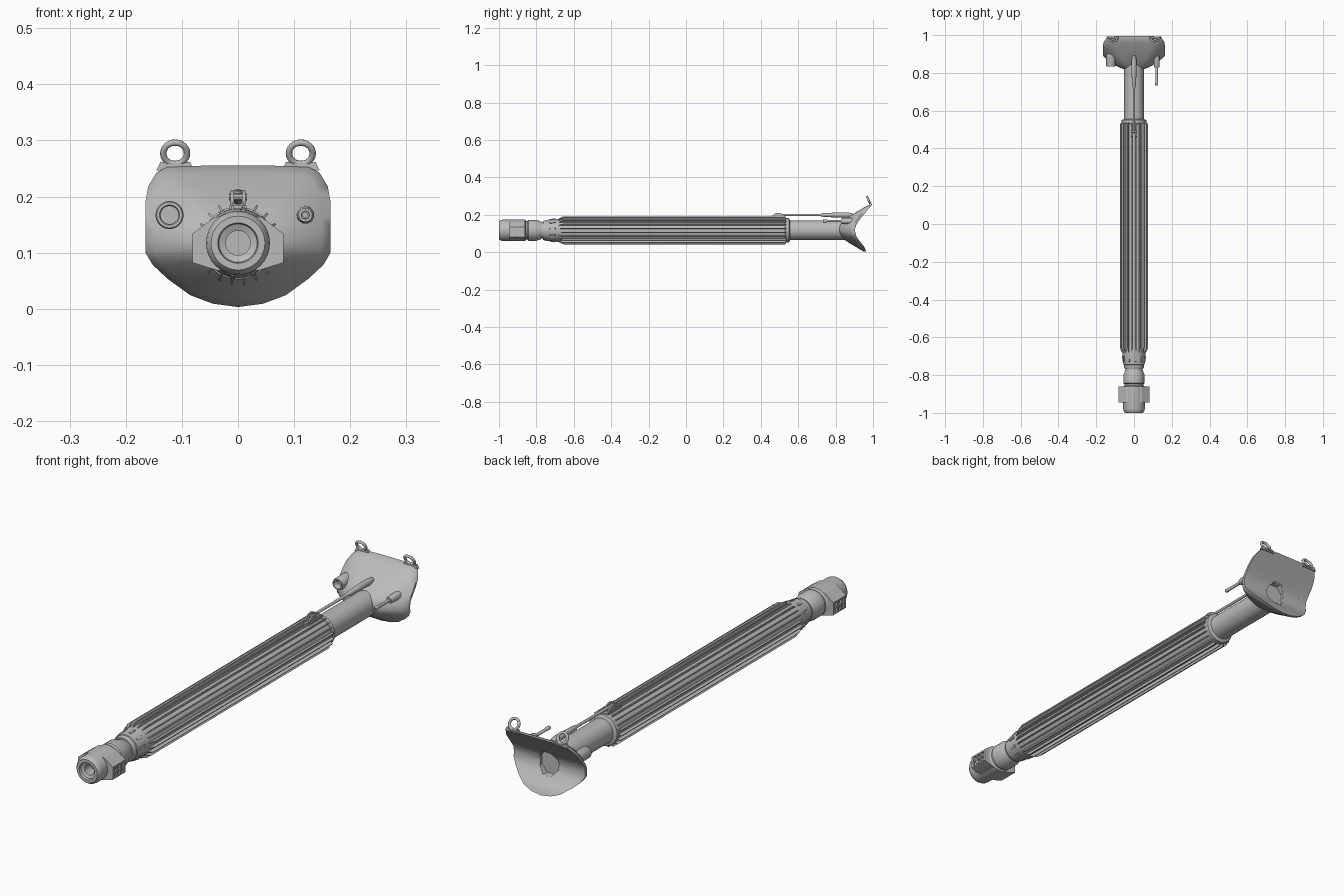
import bpy, bmesh, math

if "Cube" in bpy.data.objects:
    bpy.data.objects.remove(bpy.data.objects["Cube"])

AXIS_Z = 0.117
grey = bpy.data.materials.new("plain_grey")
grey.diffuse_color = (0.5, 0.5, 0.5, 1)
grey.use_nodes = True
grey.node_tree.nodes["Principled BSDF"].inputs["Base Color"].default_value = grey.diffuse_color


def finish(name, bm, angle=35):
    """Turn a bmesh into a named object, smooth but with sharp edges kept."""
    bmesh.ops.remove_doubles(bm, verts=bm.verts, dist=1e-5)
    bmesh.ops.recalc_face_normals(bm, faces=bm.faces)
    me = bpy.data.meshes.new(name)
    bm.to_mesh(me)
    bm.free()
    me.materials.append(grey)
    for p in me.polygons:
        p.use_smooth = True
    me.set_sharp_from_angle(angle=math.radians(angle))
    ob = bpy.data.objects.new(name, me)
    bpy.context.collection.objects.link(ob)
    return ob


def lathe(name, profile, x=0.0, z=AXIS_Z, n=32):
    """Revolve (radius, y) points about a line parallel to y."""
    bm = bmesh.new()
    rings = []
    for r, y in profile:
        rings.append([bm.verts.new((x + r * math.sin(2 * math.pi * i / n), y,
                                    z + r * math.cos(2 * math.pi * i / n))) for i in range(n)])
    for a, b in zip(rings, rings[1:]):
        for i in range(n):
            j = (i + 1) % n
            bm.faces.new((a[i], a[j], b[j], b[i]))
    return finish(name, bm)


def prism(bm, pts, lo, hi, axis="y"):
    """Extrude an outline along y (points x,z) or along x (points y,z)."""
    def place(p, d):
        return (p[0], d, p[1]) if axis == "y" else (d, p[0], p[1])
    a = [bm.verts.new(place(p, lo)) for p in pts]
    b = [bm.verts.new(place(p, hi)) for p in pts]
    bm.faces.new(a)
    bm.faces.new(b[::-1])
    for i in range(len(pts)):
        j = (i + 1) % len(pts)
        bm.faces.new((a[i], a[j], b[j], b[i]))


def cut(ob, cutter):
    cutter.hide_render = True
    cutter.hide_viewport = True
    cutter.display_type = "WIRE"
    m = ob.modifiers.new("cut", "BOOLEAN")
    m.operation = "DIFFERENCE"
    m.solver = "EXACT"
    m.object = cutter


# Main turned parts: nozzle with bore, neck, sleeve, end ring and inner rod
lathe("nozzle", [(0, -.94), (.022, -.94), (.022, -.985), (.034, -.99), (.036, -1), (.048, -1),
                 (.055, -.99), (.057, -.98), (.057, -.86), (.049, -.855), (.049, -.848),
                 (.056, -.843), (.056, -.8), (.046, -.772), (0, -.772)])
lathe("neck", [(0, -.79), (.044, -.79), (.044, -.745), (0, -.745)])
lathe("sleeve", [(0, -.765), (.05, -.765), (.053, -.76), (.053, -.747), (.056, -.745),
                 (.061, -.69), (.062, -.67), (.062, .53), (.065, .532), (.065, .55),
                 (.054, .556), (0, .556)], n=40)
lathe("inner_rod", [(0, .5), (.052, .5), (.052, .86), (0, .86)])

# Thin cooling fins along the sleeve, and short ribs on its front collar
fins, ribs = bmesh.new(), bmesh.new()
for k in range(20):
    t = math.radians(9 + 18 * k)
    for bm, prof, half in ((fins, [(.058, -.69), (.069, -.67), (.075, -.655), (.075, .53), (.06, .54)], .002),
                           (ribs, [(.05, -.735), (.06, -.728), (.064, -.70), (.055, -.695)], .0045)):
        if bm is ribs and k % 2:
            continue
        sides = []
        for s in (-half, half):
            sides.append([bm.verts.new((r * math.sin(t) + s * math.cos(t), y,
                                        AXIS_Z + r * math.cos(t) - s * math.sin(t))) for r, y in prof])
        a, b = sides
        bm.faces.new(a)
        bm.faces.new(b[::-1])
        for i in range(len(a)):
            j = (i + 1) % len(a)
            bm.faces.new((a[i], a[j], b[j], b[i]))
finish("sleeve_fins", fins)
finish("collar_ribs", ribs)

# Side blocks on the nozzle, each with two rows of three slots
for s, side in ((-1, "left"), (1, "right")):
    bm = bmesh.new()
    prism(bm, [(s * x, z) for x, z in
               ((.025, .166), (.042, .163), (.081, .134), (.081, .082), (.036, .068), (.025, .068))], -.945, -.86)
    block = finish(side + "_block", bm, 20)
    bm = bmesh.new()
    for i in range(3):
        for z in (.088, .111):
            y = -.935 + i * .024
            prism(bm, [(y, z), (y + .018, z), (y + .018, z + .017), (y, z + .017)],
                  s * .073, s * .1, "x")
    cut(block, finish(side + "_slot_cutter", bm))

# Saddle plate: rounded outline, hollow at the back, bulging to the rod in front
half = [(0, .255), (.06, .255), (.125, .253), (.145, .243), (.16, .218), (.165, .19), (.165, .145),
        (.165, .1), (.152, .078), (.125, .053), (.085, .024), (.045, .009), (0, .003)]
outline = half + [(-x, z) for x, z in half[-2:0:-1]]
fine = []
for p, q in zip(outline, outline[1:] + outline[:1]):
    fine += [p, ((p[0] + q[0]) / 2, (p[1] + q[1]) / 2)]
curve = [(.0, .966), (.03, .952), (.065, .924), (.09, .908), (.117, .902), (.145, .908),
         (.175, .929), (.215, .962), (.256, .996)]


def back_y(z):
    for (z0, y0), (z1, y1) in zip(curve, curve[1:]):
        if z <= z1:
            return y0 + (y1 - y0) * (z - z0) / (z1 - z0)
    return curve[-1][1]


bm = bmesh.new()
steps = 10
layers = []
for front in (True, False):
    rings = []
    for k in range(steps + 1):
        f = k / steps
        ring = []
        for x, z in fine:
            zz = AXIS_Z + (z - AXIS_Z) * f
            y = back_y(zz)
            if front:
                y -= .013 + .078 * (1 - f * f)
            ring.append(bm.verts.new((x * f, y, zz)))
        rings.append(ring)
    layers.append(rings)
for a, b in [p for r in layers for p in zip(r, r[1:])] + [(layers[0][-1], layers[1][-1])]:
    for i in range(len(fine)):
        j = (i + 1) % len(fine)
        bm.faces.new((a[i], a[j], b[j], b[i]))
# merge each fan of centre points, leaving the thin front and back skins apart
bmesh.ops.remove_doubles(bm, verts=bm.verts, dist=1e-5)
saddle = finish("saddle_plate", bm, 50)
# Shallow eight-sided recess in the hollow
bm = bmesh.new()
octagon = [(.046 * math.sin(math.pi / 4 * (i + .5)), AXIS_Z + .053 * math.cos(math.pi / 4 * (i + .5)))
           for i in range(8)]
prism(bm, octagon, .893, 1.05)
cut(saddle, finish("recess_cutter", bm))

# Lifting eyes leaning forward on the top lip
for s, side in ((-1, "left"), (1, "right")):
    bpy.ops.mesh.primitive_torus_add(major_radius=.0212, minor_radius=.0058, major_segments=24,
                                     minor_segments=10, location=(s * .112, .977, .277),
                                     rotation=(math.radians(-64), 0, 0))
    eye = bpy.context.object
    eye.name = side + "_eye"
    eye.data.materials.append(grey)
    for p in eye.data.polygons:
        p.use_smooth = True
    bm = bmesh.new()
    prism(bm, [(s * .112 + x, z) for x, z in
               ((-.034, .246), (-.026, .262), (-.014, .26), (.014, .26), (.026, .262), (.034, .246))],
          .98, .992)
    finish(side + "_eye_base", bm)

# Left socket, and right plug with its thin pin
lathe("left_socket", [(0, .86), (.016, .86), (.016, .836), (.018, .833), (.023, .833), (.025, .838),
                      (.025, .91), (0, .91)], x=-.122, z=.167, n=24)
lathe("right_plug", [(0, .828), (.012, .828), (.015, .835), (.016, .91), (0, .91)], x=.12, z=.167, n=20)
lathe("right_pin", [(0, .74), (.004, .74), (.004, .733), (.007, .733), (.008, .738), (.008, .75),
                    (.0065, .755), (.0065, .84), (0, .84)], x=.12, z=.167, n=16)

# Upper link rod with a thicker rear fitting
lathe("link_rod", [(0, .49), (.006, .49), (.006, .72), (.010, .735), (.013, .80), (.014, .86),
                   (.009, .89), (0, .895)], z=.199, n=16)
# Bracket on the sleeve holding the link: two cheeks and a cross pin
bm = bmesh.new()
for s in (-1, 1):
    prism(bm, [(.45, .175), (.455, .19), (.475, .207), (.495, .211), (.515, .205), (.53, .19), (.535, .175)],
          s * .007, s * .013, "x")
prism(bm, [(.488 + .006 * math.cos(i * math.pi / 4), .199 + .006 * math.sin(i * math.pi / 4))
           for i in range(8)], -.016, .016, "x")
prism(bm, [(.445, .172), (.445, .184), (.54, .184), (.54, .172)], -.015, .015, "x")
finish("link_bracket", bm)
